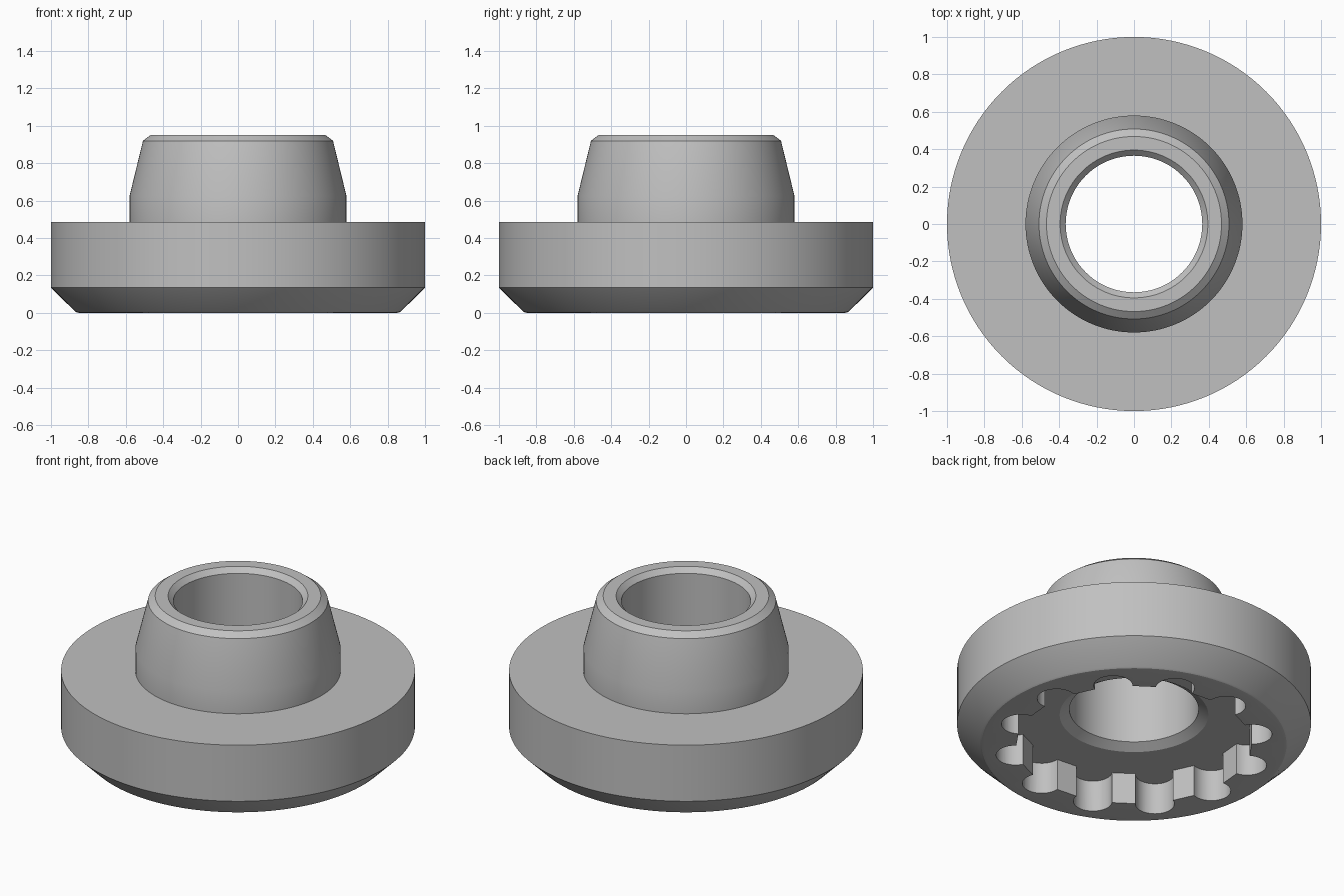
import bpy, bmesh
from math import cos, sin, acos, pi, radians
from mathutils import Matrix, Vector

SEGMENTS = 128
FLOOR = 0.195                      # depth of the lobed socket

if "Cube" in bpy.data.objects:
    bpy.data.objects.remove(bpy.data.objects["Cube"], do_unlink=True)

grey = bpy.data.materials.new("plain grey")
grey.use_nodes = True
colour = (0.53, 0.53, 0.53, 1)
grey.diffuse_color = colour
grey.node_tree.nodes["Principled BSDF"].inputs["Base Color"].default_value = colour


def add_object(name, bm):
    bmesh.ops.recalc_face_normals(bm, faces=bm.faces)
    mesh = bpy.data.meshes.new(name)
    bm.to_mesh(mesh)
    bm.free()
    mesh.materials.append(grey)
    obj = bpy.data.objects.new(name, mesh)
    bpy.context.collection.objects.link(obj)
    return obj


def lathe(name, profile):
    """Turn a closed (radius, height) profile about the z axis."""
    bm = bmesh.new()
    rings = []
    for i in range(SEGMENTS):
        turn = Matrix.Rotation(2 * pi * i / SEGMENTS, 3, "Z")
        rings.append([bm.verts.new(turn @ Vector((r, 0, z))) for r, z in profile])
    for i, ring in enumerate(rings):
        after = rings[(i + 1) % SEGMENTS]
        for j in range(len(profile)):
            k = (j + 1) % len(profile)
            bm.faces.new((ring[j], after[j], after[k], ring[k]))
    return add_object(name, bm)


def lobed_prism(name, lobes, inner, centre, radius, start, low, high, steps=20):
    """Round lobes joined by flat walls, extruded upwards."""
    limit = acos((inner**2 - centre**2 - radius**2) / (2 * centre * radius))
    bm = bmesh.new()
    outline = []
    for i in range(lobes):
        turn = Matrix.Rotation(start + 2 * pi * i / lobes, 3, "Z")
        for s in range(steps + 1):
            a = limit * (2 * s / steps - 1)
            point = Vector((centre + radius * cos(a), radius * sin(a), low))
            outline.append(bm.verts.new(turn @ point))
    base = bm.faces.new(outline)
    top = bmesh.ops.extrude_face_region(bm, geom=[base])["geom"]
    moved = [v for v in top if isinstance(v, bmesh.types.BMVert)]
    bmesh.ops.translate(bm, verts=moved, vec=(0, 0, high - low))
    return add_object(name, bm)


# Flanged hub: chamfered disc, tapered neck and chamfered through bore
flanged_hub = lathe("flanged_hub", [
    (0.85, 0), (0.862, 0.002), (0.872, 0.008),
    (1, 0.135), (1, 0.485),
    (0.58, 0.485), (0.58, 0.625), (0.508, 0.92), (0.468, 0.95),
    (0.395, 0.95), (0.365, 0.92),
    (0.365, FLOOR + 0.035), (0.42, FLOOR), (0.436, FLOOR - 0.01), (0.436, 0),
])

# Twelve-lobed socket sunk into the underside
socket_cutter = lobed_prism("socket_cutter", 12, 0.665, 0.68, 0.11,
                            radians(10), -0.2, FLOOR)
socket_cutter.hide_render = True

cut = flanged_hub.modifiers.new("socket", "BOOLEAN")
cut.operation = "DIFFERENCE"
cut.solver = "EXACT"
cut.object = socket_cutter

bpy.ops.object.select_all(action="DESELECT")
bpy.context.view_layer.objects.active = flanged_hub
flanged_hub.select_set(True)
bpy.ops.object.modifier_apply(modifier=cut.name)
bpy.data.objects.remove(socket_cutter, do_unlink=True)
bpy.ops.object.shade_smooth_by_angle(angle=radians(20))
